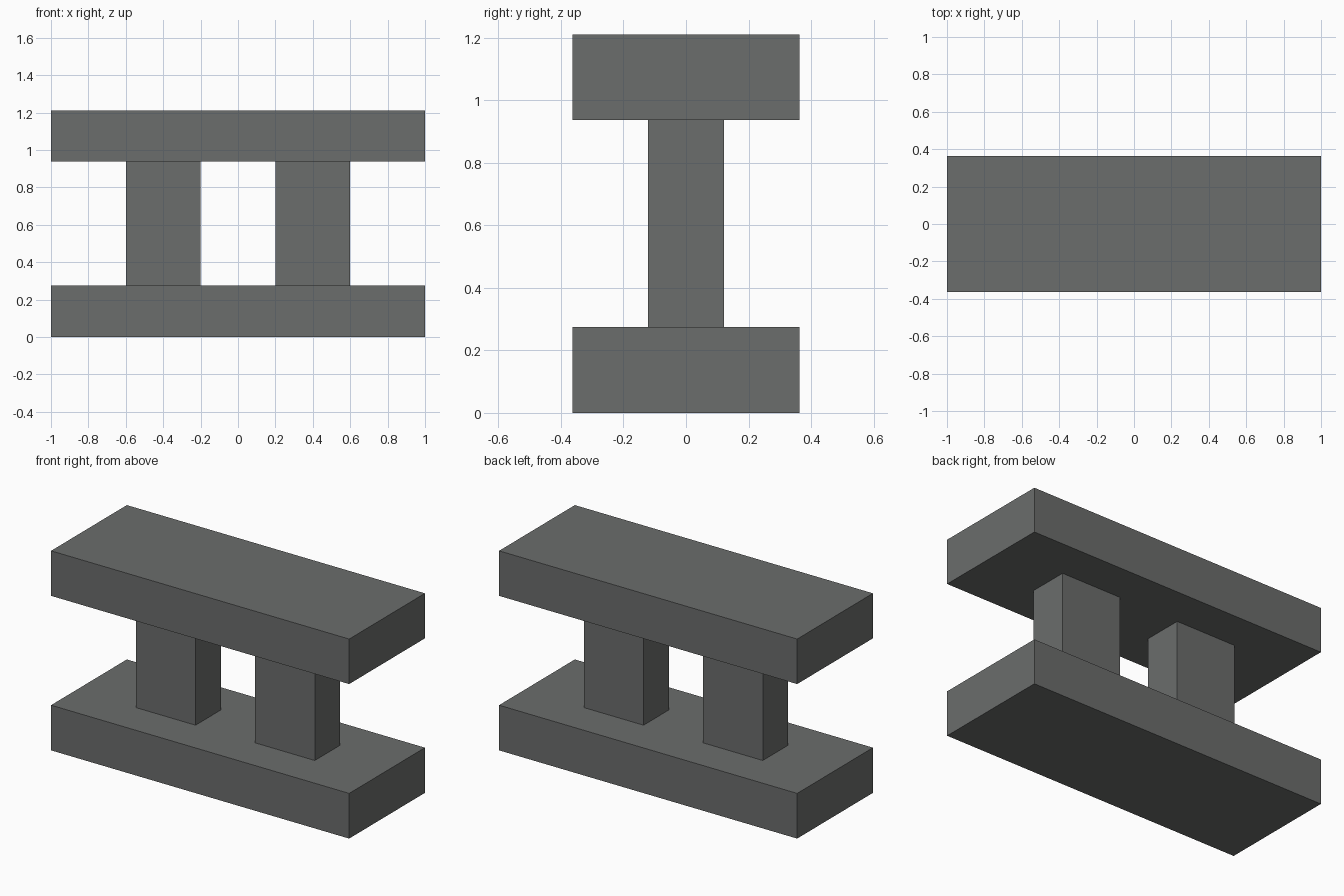
import bpy

if "Cube" in bpy.data.objects:
    bpy.data.objects.remove(bpy.data.objects["Cube"])

# Single grey material
grey = bpy.data.materials.new("dark grey")
grey.diffuse_color = (0.147, 0.153, 0.150, 1.0)
grey.use_nodes = True
grey.node_tree.nodes["Principled BSDF"].inputs["Base Color"].default_value = grey.diffuse_color


def box(name, x, z0, z1, width, depth):
    """Box centred on y = 0, spanning z0..z1."""
    bpy.ops.mesh.primitive_cube_add(size=1, location=(x, 0, (z0 + z1) / 2))
    ob = bpy.context.object
    ob.name = name
    ob.scale = (width, depth, z1 - z0)
    bpy.ops.object.transform_apply(location=False, rotation=False, scale=True)
    ob.data.materials.append(grey)
    return ob


BASE_TOP, SLAB_BOTTOM, TOP = 0.274, 0.937, 1.21

# Two matching slabs
box("base_slab", 0, 0, BASE_TOP, 2.0, 0.726)
box("top_slab", 0, SLAB_BOTTOM, TOP, 2.0, 0.726)

# Pair of posts between the slabs
for side, x in (("left", -0.4), ("right", 0.4)):
    box(side + "_post", x, BASE_TOP, SLAB_BOTTOM, 0.4, 0.242)
